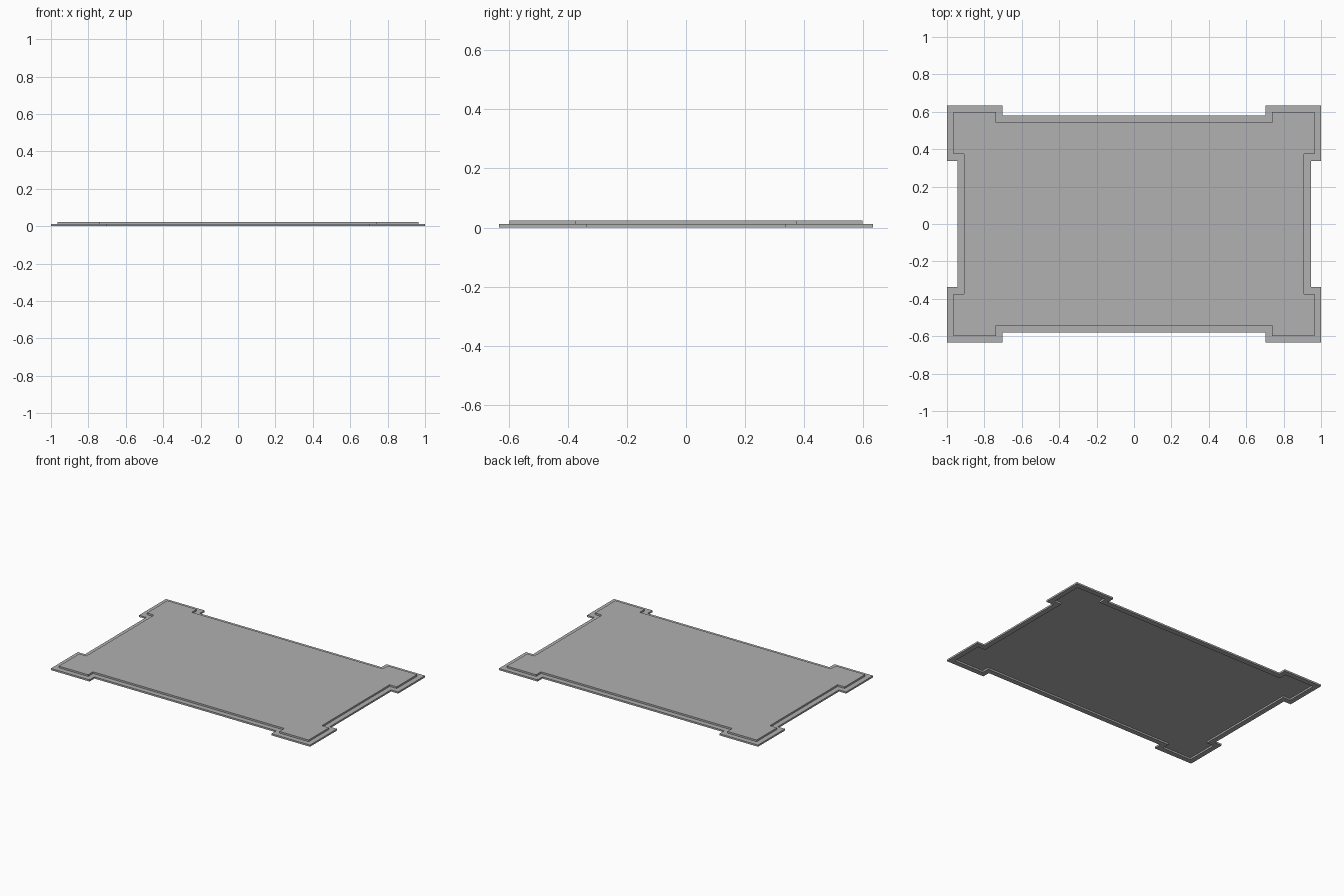
import bpy, bmesh

if "Cube" in bpy.data.objects:
    bpy.data.objects.remove(bpy.data.objects["Cube"])

FLANGE_H, TOP_H, INSET = 0.012, 0.024, 0.036


def outline(d):
    """Rectangle with four projecting corner blocks, shrunk inward by d."""
    quarter = [(0.945 - d, 0.337 + d), (1 - d, 0.337 + d), (1 - d, 0.634 - d),
               (0.702 + d, 0.634 - d), (0.702 + d, 0.58 - d)]
    q2 = [(-x, y) for x, y in reversed(quarter)]
    half = quarter + q2
    return half + [(-x, -y) for x, y in half]


bm = bmesh.new()


def ring(d, z):
    return [bm.verts.new((x, y, z)) for x, y in outline(d)]


def bridge(a, b):
    n = len(a)
    for i in range(n):
        j = (i + 1) % n
        bm.faces.new((a[i], a[j], b[j], b[i]))


# recessed underside, bottom rim, flange edge, flange ledge, raised wall, top
rings = [ring(INSET, FLANGE_H), ring(INSET, 0), ring(0, 0),
         ring(0, FLANGE_H), ring(INSET, FLANGE_H), ring(INSET, TOP_H)]
for a, b in zip(rings, rings[1:]):
    bridge(a, b)
bm.faces.new(list(reversed(rings[0])))
bm.faces.new(rings[-1])
bmesh.ops.recalc_face_normals(bm, faces=bm.faces)

mesh = bpy.data.meshes.new("stepped_plate")
bm.to_mesh(mesh)
bm.free()
plate = bpy.data.objects.new("stepped_plate", mesh)
bpy.context.collection.objects.link(plate)

# darker grey finish
mat = bpy.data.materials.new("dark_grey")
mat.diffuse_color = (0.44, 0.44, 0.44, 1)
mat.use_nodes = True
mat.node_tree.nodes["Principled BSDF"].inputs["Base Color"].default_value = mat.diffuse_color
mesh.materials.append(mat)
